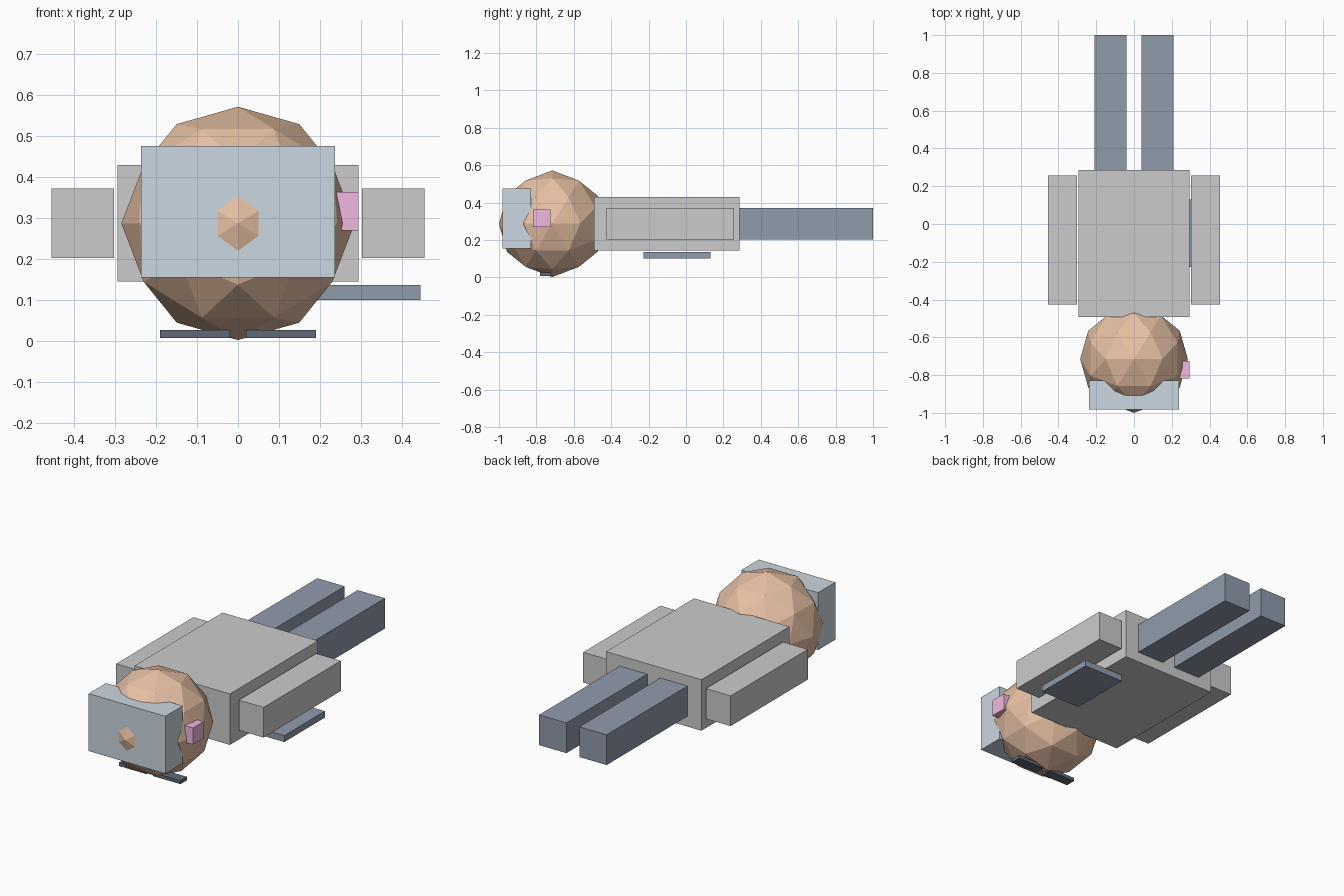
import bpy, bmesh
from mathutils import Vector
from itertools import product

if "Cube" in bpy.data.objects:
    bpy.data.objects.remove(bpy.data.objects["Cube"])


def material(name, rgb):
    m = bpy.data.materials.new(name)
    m.diffuse_color = (*rgb, 1)
    m.use_nodes = True
    m.node_tree.nodes["Principled BSDF"].inputs["Base Color"].default_value = m.diffuse_color
    return m


SKIN = material("skin", (0.80, 0.53, 0.37))
SLATE = material("slate", (0.28, 0.33, 0.41))
DARK = material("dark_slate", (0.12, 0.14, 0.18))
PALE = material("pale_blue", (0.60, 0.68, 0.75))
PINK = material("pink", (0.88, 0.48, 0.74))


def finish(name, bm, mat):
    bmesh.ops.recalc_face_normals(bm, faces=bm.faces)
    mesh = bpy.data.meshes.new(name)
    bm.to_mesh(mesh)
    bm.free()
    if mat:
        mesh.materials.append(mat)
    ob = bpy.data.objects.new(name, mesh)
    bpy.context.collection.objects.link(ob)
    return ob


def box(name, x, y, z, mat=None):
    """Box spanning the given (min, max) ranges."""
    bm = bmesh.new()
    bmesh.ops.create_cube(bm, size=1)
    for v in bm.verts:
        v.co = [(r[0] + r[1]) / 2 + c * (r[1] - r[0]) for r, c in zip((x, y, z), v.co)]
    return finish(name, bm, mat)


def pair(name, x, y, z, mat=None):
    """Two boxes mirrored across x = 0."""
    box(name + "_right", x, y, z, mat)
    box(name + "_left", (-x[1], -x[0]), y, z, mat)


# Head: once-subdivided icosahedron standing on an edge midpoint
A, B = 0.5257, 0.8507
corners = {(0, 0, 1), (0, 0, -1)}
corners |= {(s * A, 0, t * B) for s, t in product((1, -1), repeat=2)}
corners |= {(s * 0.809, t * 0.309, u * 0.5) for s, t, u in product((1, -1), repeat=3)}
bm = bmesh.new()
for x, y, z in sorted(corners):
    for p in ((x, y, z), (z, x, y), (y, z, x)):
        bm.verts.new(Vector(p).normalized() * 0.285 + Vector((0, -0.715, 0.287)))
bmesh.ops.convex_hull(bm, input=bm.verts)
finish("head", bm, SKIN)

# Face parts
box("face_mask", (-0.237, 0.237), (-0.981, -0.828), (0.155, 0.476), PALE)
box("ear_piece", (0.20, 0.294), (-0.818, -0.724), (0.27, 0.364), PINK)
pair("head_strip", (0.02, 0.19), (-0.78, -0.722), (0.007, 0.026), DARK)

# Body
box("torso", (-0.295, 0.295), (-0.493, 0.285), (0.145, 0.43))
pair("arm", (0.303, 0.456), (-0.425, 0.257), (0.203, 0.372))
pair("leg", (0.04, 0.209), (0.285, 1.0), (0.203, 0.372), SLATE)

# Loose panel under one arm
box("tablet", (0.195, 0.446), (-0.228, 0.131), (0.10, 0.136), SLATE)
